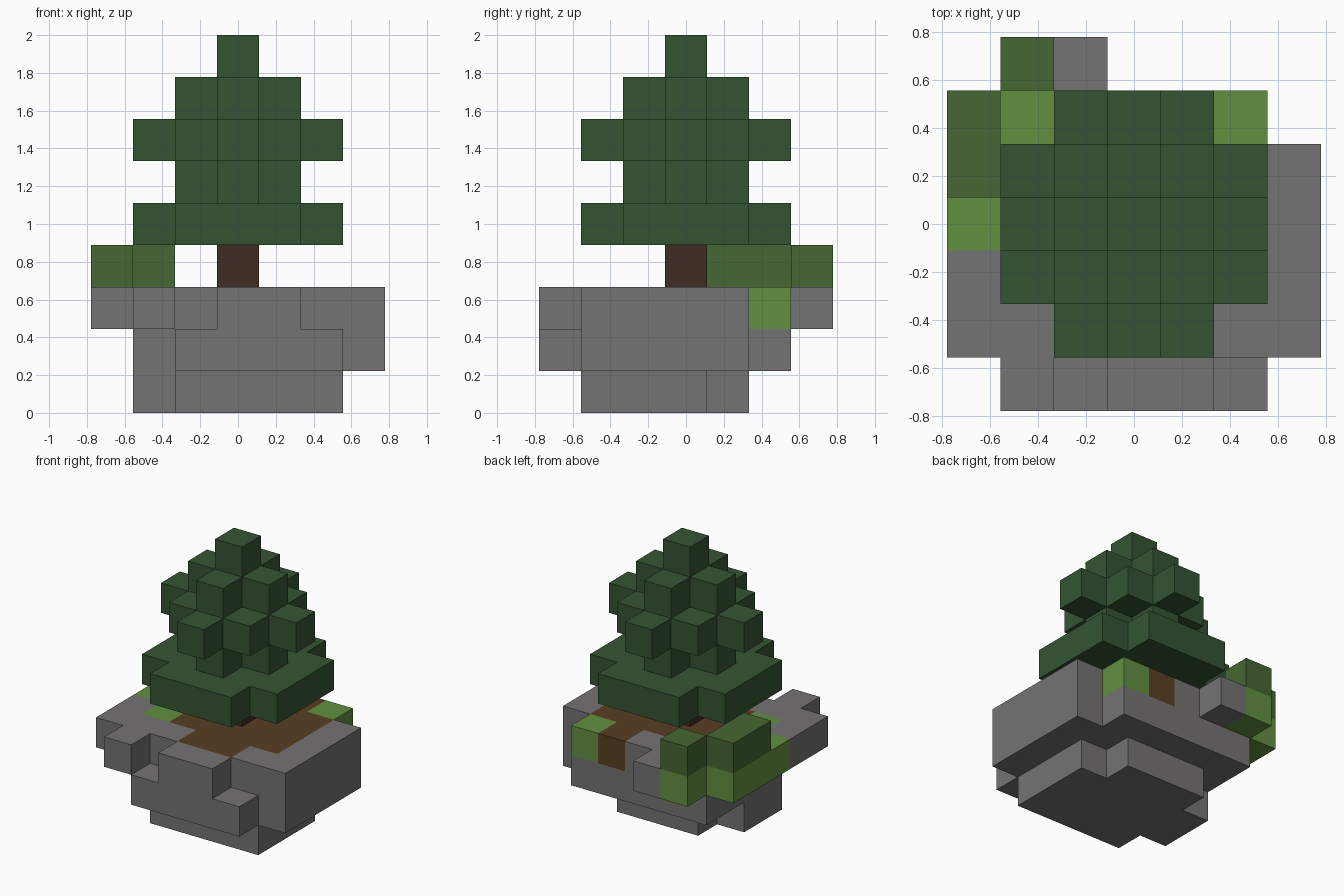
import bpy
import bmesh
from mathutils import Vector

U = 2 / 9  # block size: the model is nine blocks tall

cube = bpy.data.objects.get("Cube")
if cube:
    bpy.data.objects.remove(cube, do_unlink=True)


def make_material(name, rgb):
    """Flat material from 0-255 display values, stored as linear."""
    linear = [((c / 255 + 0.055) / 1.055) ** 2.4 for c in rgb]
    mat = bpy.data.materials.new(name)
    mat.use_nodes = True
    mat.diffuse_color = (*linear, 1)
    bsdf = mat.node_tree.nodes["Principled BSDF"]
    bsdf.inputs["Base Color"].default_value = (*linear, 1)
    bsdf.inputs["Roughness"].default_value = 0.9
    return mat


# Part key: object name and material
PARTS = {
    "r": ("rock_base", make_material("stone grey", (117, 115, 116))),
    "d": ("soil_patch", make_material("soil brown", (88, 63, 34))),
    "g": ("grass_blocks", make_material("grass green", (98, 143, 64))),
    "b": ("bushes", make_material("bush green", (70, 103, 51))),
    "t": ("tree_trunk", make_material("bark brown", (62, 44, 35))),
    "f": ("tree_foliage", make_material("pine green", (52, 84, 51))),
}

# Plans of the ground, one per level from the bottom, rows from back to front
PLANS = [
    # foot of the rock
    """.......
       .......
       ..rrr..
       .rrrrr.
       .rrrrr.
       ..rrrr.
       .......""",
    # body of the rock
    """.......
       .rrrrr.
       .rrrrrr
       .rrrrrr
       .rrrrrr
       ..rrrrr
       ..rrrr.""",
    # upper ground with soil and grass
    """.gr....
       ggrrdg.
       gdddddr
       gdddddr
       rgddddr
       rrrddrr
       .r.rr..""",
    # bushes and trunk
    """.b.....
       b......
       b......
       ...t...
       .......
       .......
       .......""",
]

blocks = {}
for z, plan in enumerate(PLANS):
    for row, line in enumerate(plan.split()):
        for col, key in enumerate(line):
            if key != ".":
                blocks[col - 3, 3 - row, z] = key

# Foliage tiers: widest reach in steps from the trunk
for z, reach in enumerate((3, 1, 2, 1, 0), start=4):
    for x in range(-2, 3):
        for y in range(-2, 3):
            if abs(x) + abs(y) <= reach:
                blocks[x, y, z] = "f"

DIRECTIONS = [Vector(d) * s for d in ((1, 0, 0), (0, 1, 0), (0, 0, 1)) for s in (1, -1)]


def build_part(key):
    """Make one object from the exposed sides of its blocks."""
    name, mat = PARTS[key]
    bm = bmesh.new()
    for cell, kind in blocks.items():
        if kind != key:
            continue
        centre = Vector(cell) + Vector((0, 0, 0.5))
        for n in DIRECTIONS:
            if tuple(int(c) for c in Vector(cell) + n) in blocks:
                continue
            a = Vector((n.y, n.z, n.x))
            b = n.cross(a)
            corners = ((-1, -1), (1, -1), (1, 1), (-1, 1))
            bm.faces.new([bm.verts.new((centre + (n + a * s + b * t) / 2) * U)
                          for s, t in corners])
    bmesh.ops.remove_doubles(bm, verts=bm.verts, dist=U / 100)
    mesh = bpy.data.meshes.new(name)
    bm.to_mesh(mesh)
    bm.free()
    mesh.materials.append(mat)
    bpy.context.collection.objects.link(bpy.data.objects.new(name, mesh))


for part_key in PARTS:
    build_part(part_key)
